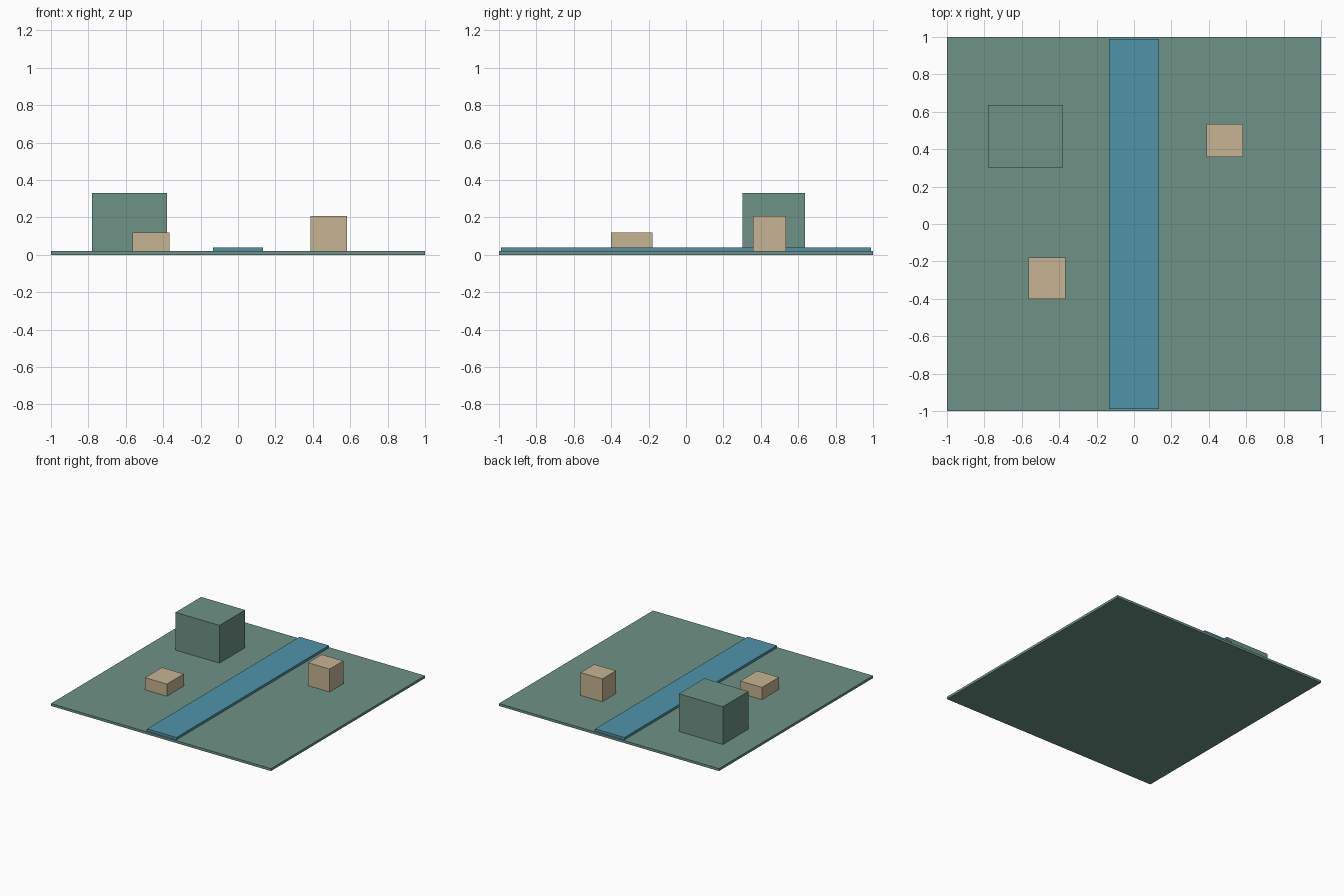
import bpy

if "Cube" in bpy.data.objects:
    bpy.data.objects.remove(bpy.data.objects["Cube"])


def material(name, rgb):
    # sRGB 0-255 to linear
    lin = [((c / 255 + 0.055) / 1.055) ** 2.4 for c in rgb]
    m = bpy.data.materials.new(name)
    m.diffuse_color = (*lin, 1)
    m.use_nodes = True
    m.node_tree.nodes["Principled BSDF"].inputs["Base Color"].default_value = m.diffuse_color
    return m


green = material("grey_green", (110, 146, 134))
blue = material("water_blue", (78, 148, 170))
tan = material("sand_tan", (198, 180, 147))


def box(name, x, y, z, mat):
    # Box from its (min, max) extents on each axis
    bpy.ops.mesh.primitive_cube_add(size=1)
    o = bpy.context.object
    o.name = name
    for v in o.data.vertices:
        v.co = [r[0] if c < 0 else r[1] for c, r in zip(v.co, (x, y, z))]
    o.data.materials.append(mat)


# Ground slab and the channel crossing it
box("ground_slab", (-1, 1), (-1, 1), (0, 0.02), green)
box("channel_strip", (-0.133, 0.133), (-0.99, 0.99), (0.02, 0.04), blue)

# Blocks standing on the slab
box("large_block", (-0.78, -0.38), (0.303, 0.635), (0.02, 0.33), green)
box("low_block", (-0.565, -0.367), (-0.40, -0.18), (0.02, 0.12), tan)
box("tall_block", (0.387, 0.583), (0.357, 0.534), (0.02, 0.208), tan)
